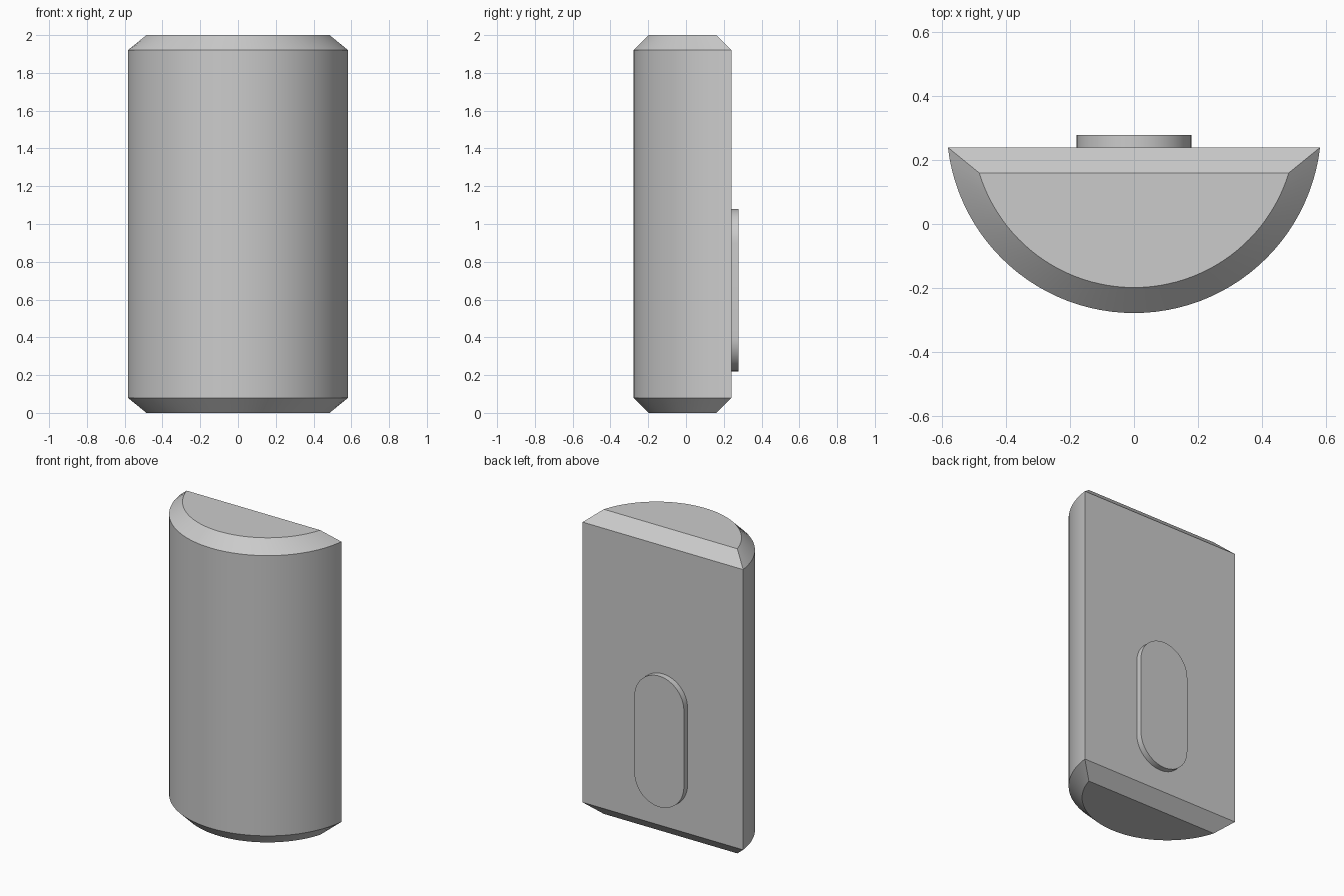
import bpy, math

cube = bpy.data.objects.get("Cube")
if cube:
    bpy.data.objects.remove(cube, do_unlink=True)

grey = bpy.data.materials.new("plain_grey")
grey.use_nodes = True
colour = (0.6, 0.6, 0.6, 1)
grey.diffuse_color = colour
grey.node_tree.nodes["Principled BSDF"].inputs["Base Color"].default_value = colour


def loft(name, rings):
    """Skin matching rings of points and cap both ends."""
    n = len(rings[0])
    verts = [p for ring in rings for p in ring]
    faces = [tuple(reversed(range(n))), tuple(range(len(verts) - n, len(verts)))]
    for k in range(len(rings) - 1):
        for i in range(n):
            j = (i + 1) % n
            faces.append((k * n + i, k * n + j, k * n + n + j, k * n + n + i))
    mesh = bpy.data.meshes.new(name)
    mesh.from_pydata(verts, [], faces)
    mesh.materials.append(grey)
    obj = bpy.data.objects.new(name, mesh)
    bpy.context.collection.objects.link(obj)
    bpy.ops.object.select_all(action='DESELECT')
    obj.select_set(True)
    bpy.context.view_layer.objects.active = obj
    bpy.ops.object.shade_smooth_by_angle(angle=math.radians(30))
    return obj


RADIUS, CENTRE_Y, BACK_Y = 0.587, 0.308, 0.24
CHAMFER, HEIGHT = 0.08, 2.0


def segment_ring(inset, z, steps=48):
    """Circle segment, bulging forward and cut flat at the back."""
    r = RADIUS - inset
    drop = math.asin((CENTRE_Y - BACK_Y + inset) / r)
    ring = []
    for i in range(steps + 1):
        a = math.pi + drop + (math.pi - 2 * drop) * i / steps
        ring.append((r * math.cos(a), CENTRE_Y + r * math.sin(a), z))
    return ring


# Half-round body with chamfered ends
loft("body", [segment_ring(CHAMFER, 0), segment_ring(0, CHAMFER),
              segment_ring(0, HEIGHT - CHAMFER), segment_ring(CHAMFER, HEIGHT)])


def pill_ring(y, r=0.18, low=0.40, high=0.90, steps=24):
    """Upright rounded slot outline, wound to face the back."""
    ring = []
    for mid, start in ((high, 0), (low, math.pi)):
        for i in range(steps + 1):
            a = start + math.pi * i / steps
            ring.append((-r * math.cos(a), y, mid + r * math.sin(a)))
    return ring


# Raised pill-shaped pad on the flat back
loft("back_pad", [pill_ring(BACK_Y - 0.005), pill_ring(0.279)])
